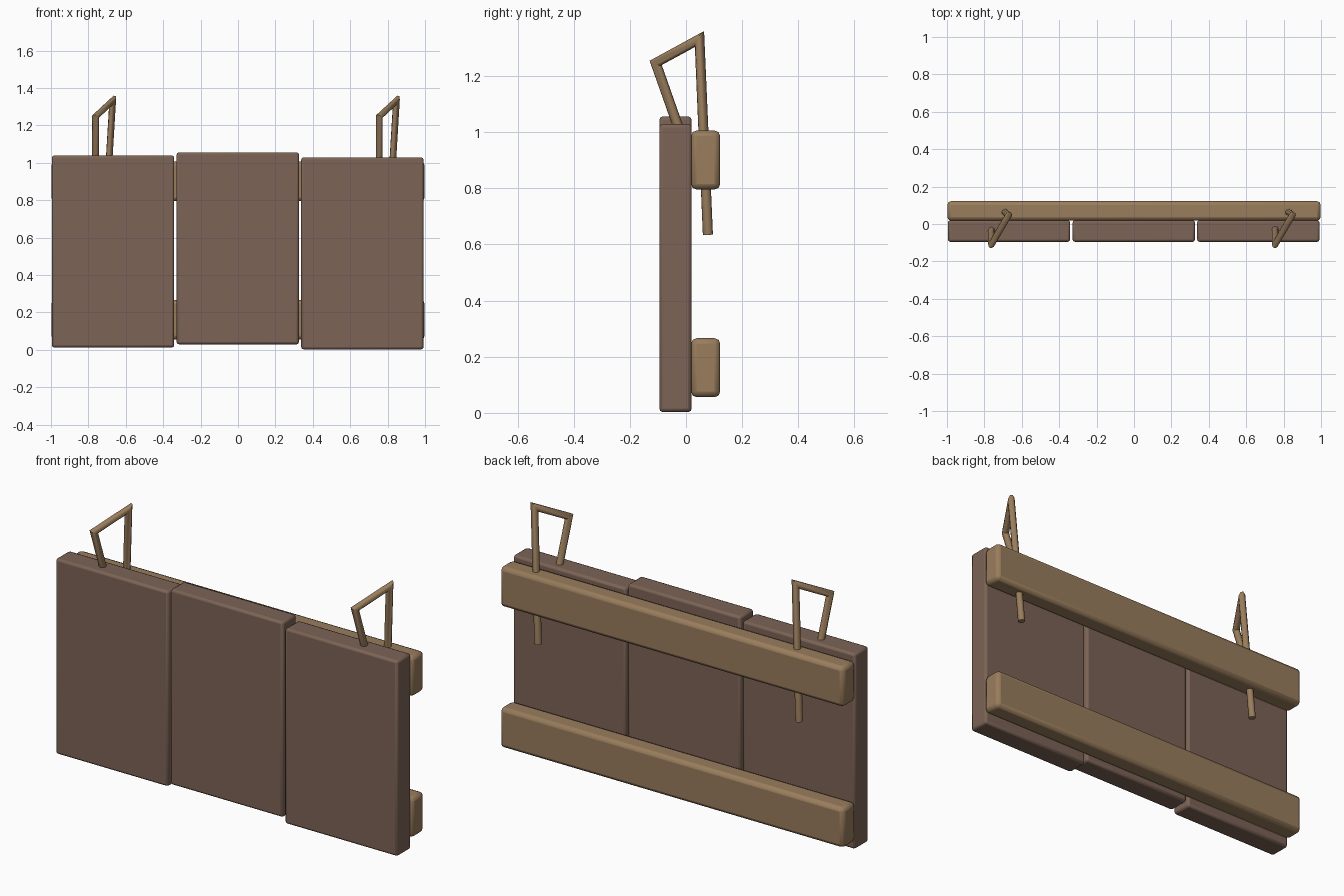
import bpy, bmesh, math
from mathutils import Vector

cube = bpy.data.objects.get("Cube")
if cube:
    bpy.data.objects.remove(cube)


def material(name, rgb):
    m = bpy.data.materials.new(name)
    m.use_nodes = True
    m.diffuse_color = (*rgb, 1)
    m.node_tree.nodes["Principled BSDF"].inputs["Base Color"].default_value = (*rgb, 1)
    return m


dark_wood = material("dark_wood", (0.20, 0.125, 0.092))
light_wood = material("light_wood", (0.32, 0.205, 0.108))


def add_object(name, bm, mat):
    bmesh.ops.recalc_face_normals(bm, faces=bm.faces)
    mesh = bpy.data.meshes.new(name)
    bm.to_mesh(mesh)
    bm.free()
    mesh.materials.append(mat)
    ob = bpy.data.objects.new(name, mesh)
    bpy.context.collection.objects.link(ob)
    return ob


def smooth(ob, degrees):
    bpy.ops.object.select_all(action="DESELECT")
    ob.select_set(True)
    bpy.context.view_layer.objects.active = ob
    bpy.ops.object.shade_smooth_by_angle(angle=math.radians(degrees))


def board(name, low, high, bevel, mat):
    low, high = Vector(low), Vector(high)
    bm = bmesh.new()
    bmesh.ops.create_cube(bm, size=1)
    for v in bm.verts:
        v.co = (low + high) / 2 + v.co * (high - low)
    ob = add_object(name, bm, mat)
    mod = ob.modifiers.new("rounded_edges", "BEVEL")
    mod.width = bevel
    mod.segments = 2
    smooth(ob, 50)


def bent_rod(name, points, radius, mat, sides=8):
    """Round rod along a path, with sharp mitred corners."""
    pts = [Vector(p) for p in points]
    dirs = [(b - a).normalized() for a, b in zip(pts, pts[1:])]
    side = dirs[0].cross(dirs[1]).normalized()
    bm = bmesh.new()
    rings = []
    for i, p in enumerate(pts):
        d = dirs[max(i - 1, 0)]
        out = dirs[min(i, len(dirs) - 1)]
        plane = (d + out).normalized()
        up = d.cross(side).normalized()
        ring = []
        for k in range(sides):
            a = math.tau * (k + 0.5) / sides
            off = radius * (math.cos(a) * side + math.sin(a) * up)
            off -= d * (off.dot(plane) / d.dot(plane))
            ring.append(bm.verts.new(p + off))
        rings.append(ring)
    for r, s in zip(rings, rings[1:]):
        for k in range(sides):
            n = (k + 1) % sides
            bm.faces.new((r[k], r[n], s[n], s[k]))
    bm.faces.new(rings[0])
    bm.faces.new(rings[-1])
    smooth(add_object(name, bm, mat), 50)


# Three upright planks, each at a slightly different height
for name, x, z in (("right_plank", -0.668, 0.013), ("middle_plank", -0.001, 0.03),
                   ("left_plank", 0.665, 0.003)):
    board(name, (x - 0.327, -0.095, z), (x + 0.327, 0.02, z + 1.026), 0.012, dark_wood)

# Two rails across the back
for name, z in (("lower_rail", 0.056), ("upper_rail", 0.796)):
    board(name, (-0.998, 0.018, z), (0.998, 0.122, z + 0.21), 0.02, light_wood)

# Bent hooks passing behind the upper rail
for name, x in (("right_hook", -0.762), ("left_hook", 0.755)):
    bent_rod(name, [(x, -0.028, 1.02), (x, -0.108, 1.247), (x + 0.092, 0.048, 1.332),
                    (x + 0.05, 0.078, 0.635)], 0.018, light_wood)
